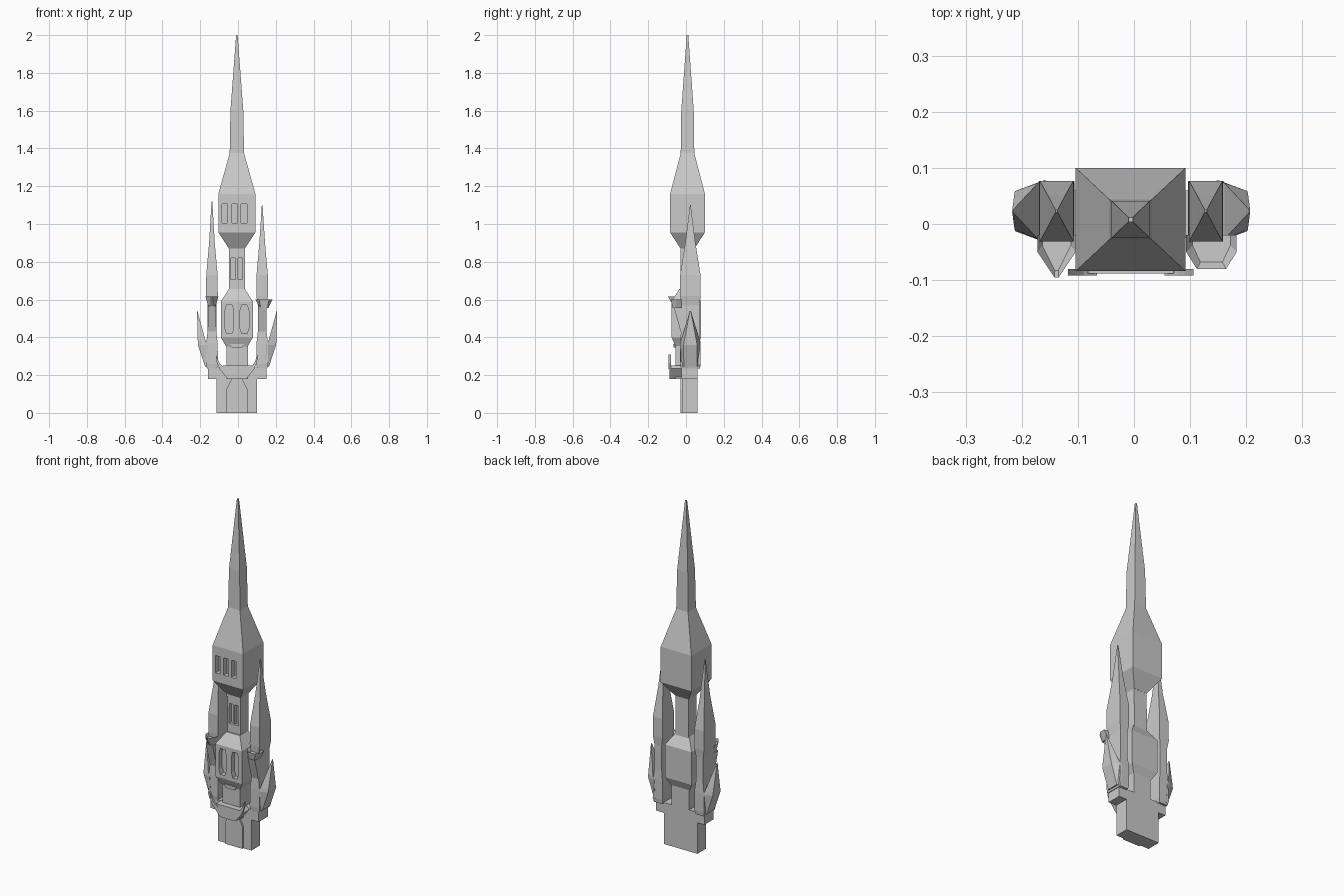
import bpy
import bmesh

default_cube = bpy.data.objects.get("Cube")
if default_cube:
    bpy.data.objects.remove(default_cube, do_unlink=True)

# Single stone colour
stone = bpy.data.materials.new("pale grey stone")
stone.use_nodes = True
stone.diffuse_color = (0.6, 0.6, 0.6, 1)
stone.node_tree.nodes["Principled BSDF"].inputs["Base Color"].default_value = (0.6, 0.6, 0.6, 1)


def finish(name, bm):
    bmesh.ops.recalc_face_normals(bm, faces=bm.faces)
    mesh = bpy.data.meshes.new(name)
    bm.to_mesh(mesh)
    bm.free()
    mesh.materials.append(stone)
    obj = bpy.data.objects.new(name, mesh)
    bpy.context.collection.objects.link(obj)
    return obj


def skin(name, loops):
    """Joins matching loops of points into a capped solid."""
    bm = bmesh.new()
    rings = [[bm.verts.new(point) for point in loop] for loop in loops]
    for low, high in zip(rings, rings[1:]):
        for i in range(len(low)):
            j = (i + 1) % len(low)
            bm.faces.new((low[i], low[j], high[j], high[i]))
    bm.faces.new(rings[0])
    bm.faces.new(rings[-1])
    return finish(name, bm)


def rectangle(z, left, right, front, back):
    return [(left, front, z), (right, front, z), (right, back, z), (left, back, z)]


def tower(name, cx, cy, profile):
    """Square tower from (height, half width, half depth) steps."""
    return skin(name, [rectangle(z, cx - w, cx + w, cy - d, cy + d) for z, w, d in profile])


def prism(name, outline, front, back):
    """Extrudes an x-z outline from front to back."""
    return skin(name, [[(x, y, z) for x, z in outline] for y in (front, back)])


def cut_windows(wall, centres, width, bottom, top, front, depth, chamfer=0):
    """Recesses a row of windows, pointed at both ends if chamfered."""
    for cx in centres:
        w, inner = width / 2, width / 2 - chamfer * 0.6
        outline = [(cx - inner, bottom), (cx + inner, bottom)]
        if chamfer:
            outline += [(cx + w, bottom + chamfer * 2), (cx + w, top - chamfer * 2)]
        outline += [(cx + inner, top), (cx - inner, top)]
        if chamfer:
            outline += [(cx - w, top - chamfer * 2), (cx - w, bottom + chamfer * 2)]
        cutter = prism("window_cutter", outline, front - depth, front + depth)
        cutter.hide_render = True
        modifier = wall.modifiers.new("window", "BOOLEAN")
        modifier.operation = "DIFFERENCE"
        modifier.solver = "EXACT"
        modifier.object = cutter
        bpy.context.view_layer.objects.active = wall
        bpy.ops.object.modifier_apply(modifier=modifier.name)
        bpy.data.objects.remove(cutter, do_unlink=True)


# Central tower, stacked from the foot to the spire
mid = -0.006
skin("base", [rectangle(z, -0.115, 0.1, -0.02, 0.06) for z in (0, 0.2)])
skin("base_shoulders", [rectangle(z, -0.16, 0.15, -0.025, 0.06) for z in (0.18, 0.24)])
skin("lower_shaft", [rectangle(z, -0.062, 0.052, -0.055, 0.06) for z in (0.18, 0.38)])
hall = tower("lower_hall", mid, 0.002, [
    (0.35, 0.056, 0.056), (0.4, 0.085, 0.078), (0.59, 0.085, 0.078), (0.655, 0.043, 0.038)])
column = tower("middle_column", mid, 0.008, [(0.64, 0.042, 0.038), (0.89, 0.042, 0.036)])
crown = tower("upper_hall_and_spire", mid, 0.008, [
    (0.87, 0.042, 0.037), (0.955, 0.098, 0.092), (1.16, 0.098, 0.092),
    (1.375, 0.038, 0.036), (1.6, 0.034, 0.033), (2, 0.004, 0.004)])

# Window recesses on the front
cut_windows(hall, (-0.046, 0.034), 0.046, 0.42, 0.57, -0.076, 0.03, 0.014)
cut_windows(column, (-0.024, 0.011), 0.024, 0.705, 0.82, -0.03, 0.02)
cut_windows(crown, (-0.07, -0.018, 0.032), 0.03, 1.005, 1.105, -0.084, 0.03)

# Entrance buttress with a tapered head
prism("entrance_buttress", [
    (-0.062, 0), (0.05, 0), (0.05, 0.125), (0.022, 0.18), (-0.034, 0.18), (-0.062, 0.125)],
    -0.03, 0)

# Front balcony with an upswept horn at each end
prism("front_balcony", [
    (-0.055, 0.18), (0.045, 0.18), (0.088, 0.235), (0.07, 0.25), (-0.08, 0.25), (-0.1, 0.235)],
    -0.088, -0.02)
prism("balcony_door_awning", [(-0.034, 0.345), (0.022, 0.345), (0.034, 0.365), (-0.046, 0.365)],
      -0.065, -0.04)
for name, side in (("left", 1), ("right", -1)):
    prism(name + "_balcony_horn", [(mid + side * x, z) for x, z in (
        (0.06, 0.235), (0.092, 0.233), (0.106, 0.265), (0.112, 0.31), (0.096, 0.272), (0.084, 0.254))],
        -0.092, -0.08)


def side_tower(name, side, cx, tip, pointed):
    # Slender tower: foot, waist, upper room and spire
    cy = 0.023
    tower(name + "_side_tower", cx, cy, [
        (0.235, 0.026, 0.05), (0.26, 0.032, 0.053), (0.37, 0.03, 0.053), (0.43, 0.023, 0.05),
        (0.57, 0.023, 0.05), (0.62, 0.031, 0.054), (0.73, 0.03, 0.054),
        (0.9, 0.015, 0.027), (tip, 0.002, 0.002)])

    # Outward fin rising to a point
    fin = []
    for z, inner, outer, depth in ((0.245, 0.015, 0.036, 0.053), (0.36, 0.022, 0.074, 0.055),
                                   (0.38, 0.033, 0.075, 0.05), (0.54, 0.077, 0.079, 0.003)):
        x0, x1 = cx + side * inner, cx + side * outer
        fin.append([(x0, cy - depth, z), (x1, cy - depth * 0.65, z),
                    (x1, cy + depth * 0.65, z), (x0, cy + depth, z)])
    skin(name + "_side_fin", fin)

    # Sloping bracket under the small balcony
    skin(name + "_balcony_bracket", [
        rectangle(z, cx - 0.022, cx + 0.022, front, 0)
        for z, front in ((0.43, -0.028), (0.565, -0.066))])

    # Small balcony, either pointed or broad, with a hollowed top
    if pointed:
        rims = ((0.565, 0.02, 0.006, -0.066), (0.615, 0.034, 0.004, -0.095))
        shift = 0
    else:
        rims = ((0.555, 0.022, 0.018, -0.07), (0.6, 0.045, 0.026, -0.08))
        shift = 0.01
    balcony = []
    for z, wide, narrow, front in rims:
        x = cx + shift
        balcony.append([(x - wide, -0.02, z), (x - wide, -0.05, z), (x - narrow, front, z),
                        (x + narrow, front, z), (x + wide, -0.05, z), (x + wide, -0.02, z)])
    top_z = rims[-1][0] - 0.02
    balcony.append([(cx + shift + (x - cx - shift) * 0.75, min(-0.02, y + 0.012), top_z)
                    for x, y, z in balcony[-1]])
    skin(name + "_side_balcony", balcony)


side_tower("left", 1, 0.128, 1.1, False)
side_tower("right", -1, -0.138, 1.12, True)
